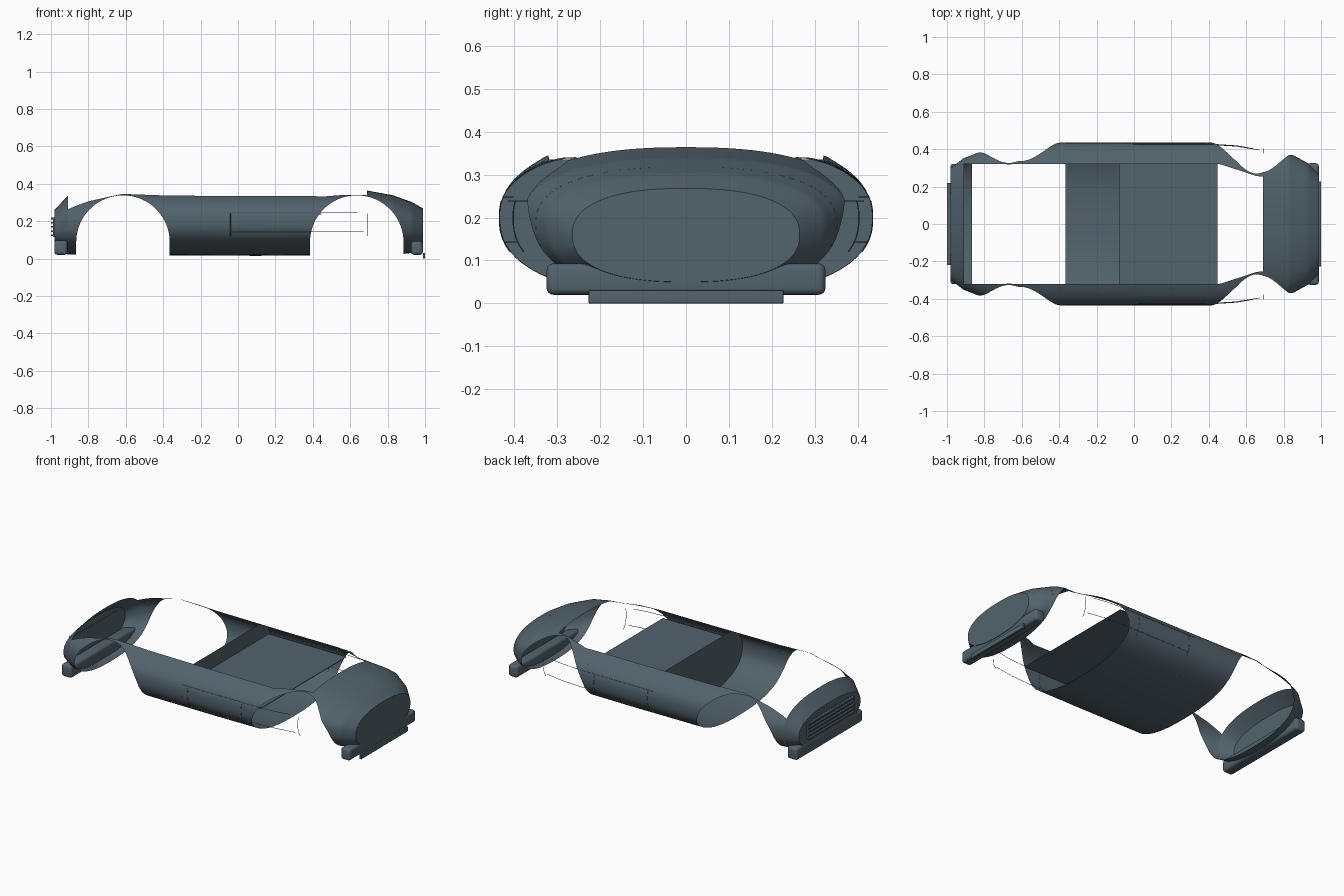
import bpy, bmesh
from math import sin, cos, asin, acos, pi, sqrt

if "Cube" in bpy.data.objects:
    bpy.data.objects.remove(bpy.data.objects["Cube"])

paint = bpy.data.materials.new("slate_paint")
paint.diffuse_color = (0.085, 0.125, 0.15, 1)
paint.use_nodes = True
paint.node_tree.nodes["Principled BSDF"].inputs["Base Color"].default_value = paint.diffuse_color

# Body sections along the car: x, half width, bottom z, widest z, top z
KEYS = [(-0.98, 0.30, 0.05, 0.16, 0.262), (-0.91, 0.352, 0.022, 0.185, 0.335),
        (-0.80, 0.395, 0.02, 0.195, 0.358), (-0.62, 0.433, 0.02, 0.20, 0.392),
        (-0.38, 0.435, 0.018, 0.20, 0.38), (0.10, 0.435, 0.015, 0.20, 0.375),
        (0.42, 0.435, 0.018, 0.20, 0.375), (0.55, 0.427, 0.02, 0.20, 0.372),
        (0.69, 0.403, 0.02, 0.20, 0.364), (0.83, 0.38, 0.02, 0.20, 0.338),
        (0.93, 0.325, 0.03, 0.18, 0.302), (0.99, 0.265, 0.05, 0.16, 0.268)]
POWER = 2.4
ARCHES = [-0.615, 0.635]
ARCH_R, ARCH_Z = 0.25, 0.088
DECK_START, DECK_END = -0.91, 0.69


def section(x):
    x = min(max(x, KEYS[0][0]), KEYS[-1][0])
    for a, b in zip(KEYS, KEYS[1:]):
        if x <= b[0]:
            t = (x - a[0]) / (b[0] - a[0])
            return [p + (q - p) * t for p, q in zip(a[1:], b[1:])]


def point(x, ang):
    hw, zb, zc, zt = section(x)
    s, c = sin(ang), max(cos(ang), 0.0)
    h = (zt - zc) if s >= 0 else (zb - zc)
    return hw * c ** (2 / POWER), zc + h * abs(s) ** (2 / POWER)


def angle_at_z(x, z):
    hw, zb, zc, zt = section(x)
    h = (zt - zc) if z >= zc else (zc - zb)
    return asin(min(abs(z - zc) / h, 1.0) ** (POWER / 2)) * (1 if z >= zc else -1)


def angle_at_y(x, y):
    return acos(min(y / section(x)[0], 1.0) ** (POWER / 2))


def finish(name, bm, smooth=30):
    bmesh.ops.remove_doubles(bm, verts=bm.verts, dist=0.0003)
    bmesh.ops.recalc_face_normals(bm, faces=bm.faces)
    me = bpy.data.meshes.new(name)
    bm.to_mesh(me)
    bm.free()
    me.materials.append(paint)
    bpy.context.collection.objects.link(bpy.data.objects.new(name, me))
    if smooth:
        me.shade_smooth()
        me.set_sharp_from_angle(angle=smooth * pi / 180)


def box(name, x, y, z, bevel=0.0):
    bm = bmesh.new()
    bmesh.ops.create_cube(bm, size=1)
    for v in bm.verts:
        v.co = [(r[0] + r[1]) / 2 + c * (r[1] - r[0]) for r, c in zip((x, y, z), v.co)]
    if bevel:
        bmesh.ops.bevel(bm, geom=bm.edges[:], offset=bevel, segments=4,
                        profile=0.5, affect='EDGES')
    finish(name, bm)


def spaced(a, b, n):
    return [a + (b - a) * i / n for i in range(n + 1)]


def arch_spaced(cx, a, b, n):
    t0, t1 = [acos(max(-1, min(1, (v - cx) / ARCH_R))) for v in (a, b)]
    return [cx + ARCH_R * cos(t) for t in spaced(t0, t1, n)]


# Body shell: open-topped tub with a wheel arch cut through each end
L, R = ARCHES
segments = [(spaced(-0.98, DECK_START, 6), None, True),
            (spaced(DECK_START, L - ARCH_R, 4), None, False),
            (arch_spaced(L, L - ARCH_R, L + ARCH_R, 48), L, False),
            (spaced(L + ARCH_R, R - ARCH_R, 30), None, False),
            (arch_spaced(R, R - ARCH_R, DECK_END, 28), R, False),
            (arch_spaced(R, DECK_END, R + ARCH_R, 22), R, True),
            (spaced(R + ARCH_R, 0.99, 10), None, True)]
bm = bmesh.new()
N = 28
for side in (1, -1):
    for xs, arch, closed in segments:
        rows = []
        for x in xs:
            lo, hi = -pi / 2, pi / 2
            if arch is not None:
                lo = angle_at_z(x, ARCH_Z + sqrt(max(ARCH_R ** 2 - (x - arch) ** 2, 0)))
            if not closed:
                t = max(0, min(1, (x - 0.46) / 0.20))
                hi = max(angle_at_y(x, 0.32 - 0.065 * t), lo + 0.03)
            row = []
            for a in spaced(lo, hi, N):
                y, z = point(x, a)
                row.append(bm.verts.new((x, y * side, z)))
            rows.append(row)
        for r0, r1 in zip(rows, rows[1:]):
            for i in range(N):
                bm.faces.new((r0[i], r1[i], r1[i + 1], r0[i + 1]))
finish("body_shell", bm, 35)


# Flat cross panels: nose, tail, and the bulkhead behind the cockpit
def cross_panel(name, x, top):
    half = [point(x, a) for a in spaced(-pi / 2, top, 40)]
    bm = bmesh.new()
    bm.faces.new([bm.verts.new((x, y, z)) for y, z in half] +
                 [bm.verts.new((x, -y, z)) for y, z in half[::-1]])
    finish(name, bm, 0)


cross_panel("nose_panel", 0.99, pi / 2)
cross_panel("tail_panel", -0.98, pi / 2)
cross_panel("bulkhead", -0.08, angle_at_y(-0.08, 0.32))

# Cockpit floor
box("cockpit_floor", (-0.08, 0.447), (-0.415, 0.415), (0.236, 0.240))

# Bumpers, lower bar and grille
box("nose_bumper", (0.925, 0.988), (-0.325, 0.325), (0.02, 0.093), 0.016)
box("tail_bumper", (-0.982, -0.912), (-0.322, 0.322), (0.02, 0.097), 0.016)
box("lower_bar", (0.988, 1.0), (-0.227, 0.227), (0.0, 0.03), 0.002)
box("grille_back", (-0.988, -0.978), (-0.22, 0.22), (0.115, 0.22))
for i in range(5):
    z = 0.12 + i * 0.0225
    box("grille_slat", (-1.0, -0.985), (-0.22, 0.22), (z, z + 0.009))


# Thin door seam lines on both sides
def seam(p0, p1, side):
    cu = bpy.data.curves.new("door_seam", 'CURVE')
    cu.dimensions = '3D'
    cu.bevel_depth = 0.0015
    cu.bevel_resolution = 0
    sp = cu.splines.new('POLY')
    sp.points.add(16)
    for i, p in enumerate(sp.points):
        x, z = [a + (b - a) * i / 16 for a, b in zip(p0, p1)]
        p.co = (x, side * point(x, angle_at_z(x, z))[0], z, 1)
    cu.materials.append(paint)
    bpy.context.collection.objects.link(bpy.data.objects.new("door_seam", cu))


for side in (1, -1):
    seam((-0.08, 0.248), (0.64, 0.248), side)
    seam((-0.04, 0.143), (0.67, 0.143), side)
    for x in (-0.04, 0.325, 0.69):
        seam((x, 0.12), (x, 0.24), side)
